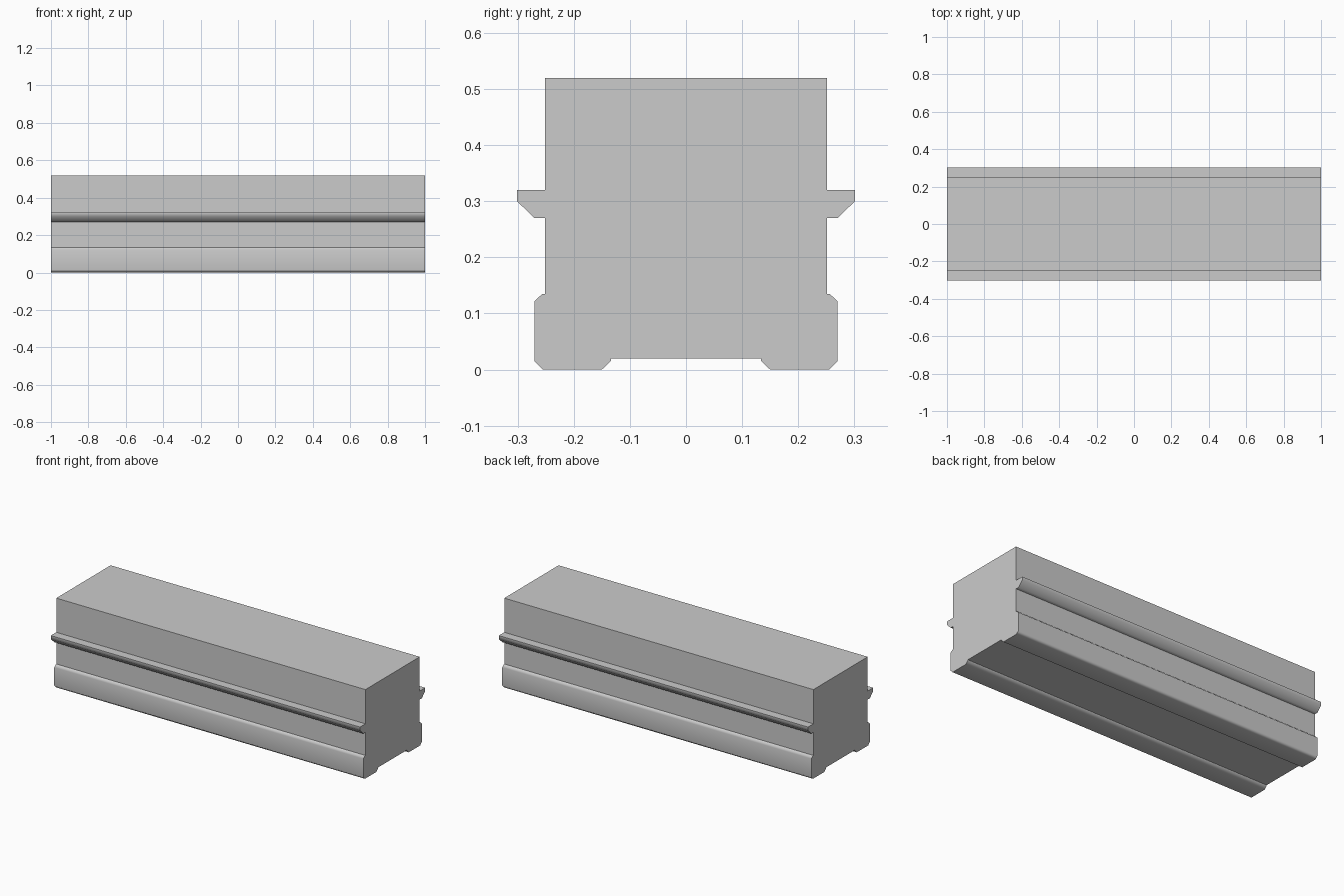
import bpy
import bmesh
import math
from mathutils import Vector

cube = bpy.data.objects.get("Cube")
if cube:
    bpy.data.objects.remove(cube, do_unlink=True)

# Single plain grey finish
grey = bpy.data.materials.new("light_grey")
grey.use_nodes = True
colour = (0.6, 0.6, 0.6, 1)
grey.diffuse_color = colour
grey.node_tree.nodes["Principled BSDF"].inputs["Base Color"].default_value = colour

# Half cross-section (y, z), from the underside recess up to the top
foot = [(0.134, 0.02), (0.134, 0.015), (0.15, 0), (0.255, 0),
        (0.27, 0.015), (0.27, 0.122), (0.256, 0.135), (0.251, 0.135)]
rail = [(0.251, 0.27), (0.27, 0.27), (0.301, 0.30), (0.301, 0.32), (0.251, 0.32)]
top = [(0.251, 0.52)]
half = foot + rail + top
profile = half + [(-y, z) for y, z in reversed(half)]

# Beam: the mirrored section extruded along its length
bm = bmesh.new()
end = bm.faces.new([bm.verts.new((-1, y, z)) for y, z in profile])
result = bmesh.ops.extrude_face_region(bm, geom=[end], use_keep_orig=True)
moved = [v for v in result["geom"] if isinstance(v, bmesh.types.BMVert)]
bmesh.ops.translate(bm, verts=moved, vec=Vector((2, 0, 0)))
bmesh.ops.recalc_face_normals(bm, faces=bm.faces)

mesh = bpy.data.meshes.new("railed_beam")
bm.to_mesh(mesh)
bm.free()
mesh.materials.append(grey)
beam = bpy.data.objects.new("railed_beam", mesh)
bpy.context.collection.objects.link(beam)

# Soft chamfers, crisp corners
bpy.ops.object.select_all(action="DESELECT")
beam.select_set(True)
bpy.context.view_layer.objects.active = beam
bpy.ops.object.shade_smooth_by_angle(angle=math.radians(50))
weighted = beam.modifiers.new("flat_main_faces", "WEIGHTED_NORMAL")
weighted.keep_sharp = True
